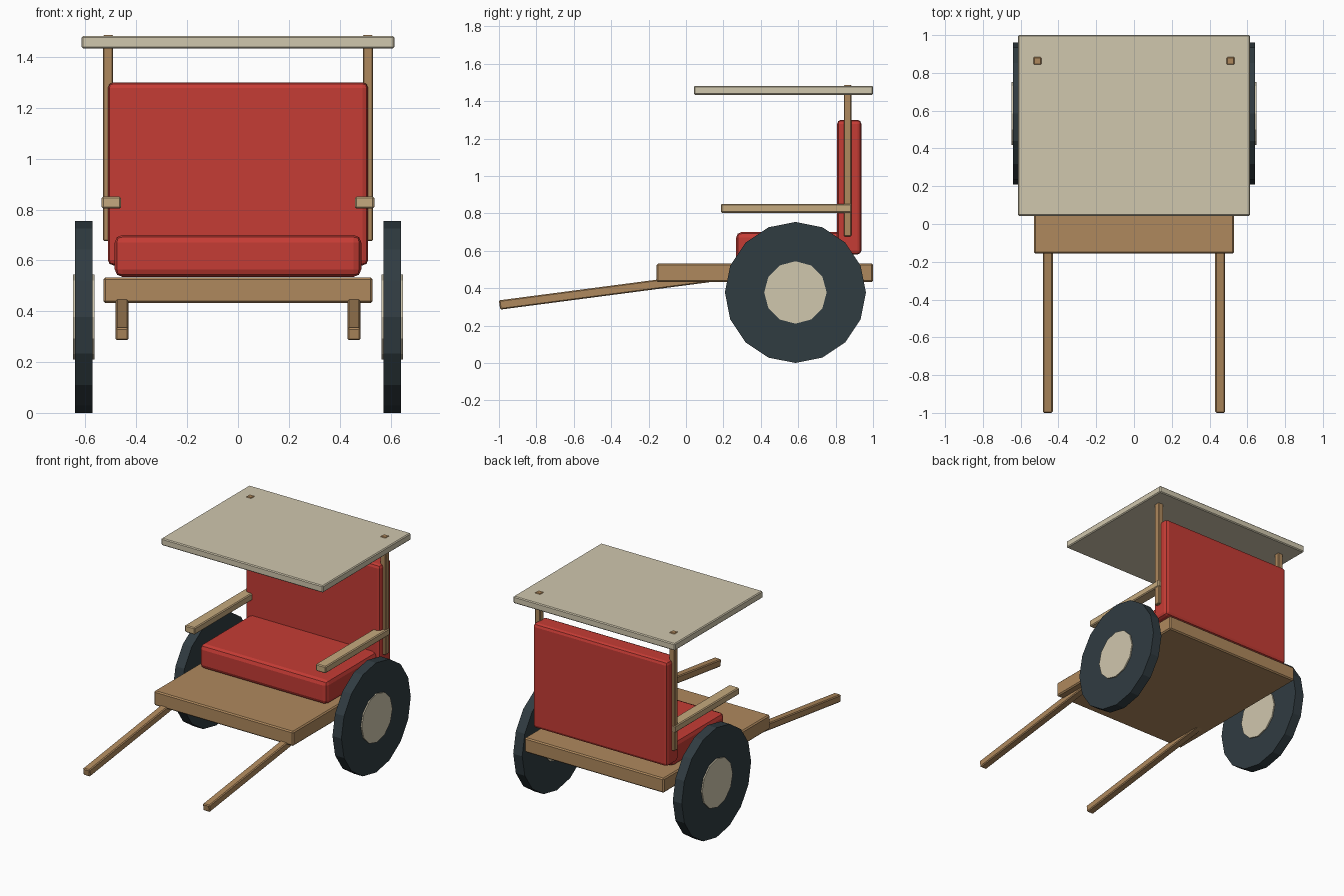
import bpy, math
from mathutils import Vector

if "Cube" in bpy.data.objects:
    bpy.data.objects.remove(bpy.data.objects["Cube"])


def material(name, rgb):
    m = bpy.data.materials.new(name)
    m.diffuse_color = (*rgb, 1)
    m.use_nodes = True
    m.node_tree.nodes["Principled BSDF"].inputs["Base Color"].default_value = m.diffuse_color
    return m


WOOD = material("wood", (0.43, 0.25, 0.11))
PALE_WOOD = material("pale_wood", (0.56, 0.40, 0.21))
RED = material("red_fabric", (0.56, 0.045, 0.035))
CREAM = material("cream", (0.63, 0.57, 0.42))
RUBBER = material("rubber", (0.03, 0.045, 0.053))


def bevel(ob, width, segments):
    mod = ob.modifiers.new("bevel", 'BEVEL')
    mod.width = width
    mod.segments = segments


def box(name, lo, hi, mat, width=0.006, segments=1, tilt=0.0):
    """Bevelled box between two corners, tilted about x."""
    lo, hi = Vector(lo), Vector(hi)
    bpy.ops.mesh.primitive_cube_add(size=1, location=(lo + hi) / 2)
    ob = bpy.context.object
    ob.name = name
    ob.scale = hi - lo
    bpy.ops.object.transform_apply(location=False, rotation=False, scale=True)
    ob.rotation_euler.x = tilt
    ob.data.materials.append(mat)
    bevel(ob, width, segments)
    return ob


def disc(name, sides, radius, x, depth, mat):
    """Upright cylinder along x with a vertex at the top."""
    bpy.ops.mesh.primitive_cylinder_add(vertices=sides, radius=radius, depth=depth,
                                        location=(x, 0.585, 0.377),
                                        rotation=(0, math.pi / 2, 0))
    ob = bpy.context.object
    ob.name = name
    ob.data.materials.append(mat)
    return ob


# Deck, upholstery and canopy
box("deck", (-0.53, -0.157, 0.432), (0.53, 1.0, 0.532), WOOD, 0.008)
box("seat_cushion", (-0.485, 0.268, 0.535), (0.485, 0.84, 0.70), RED, 0.03, 2)
box("backrest", (-0.512, 0.808, 0.58), (0.512, 0.938, 1.30), RED, 0.022, 2)
box("canopy", (-0.615, 0.043, 1.434), (0.615, 1.0, 1.482), CREAM)

# Pull shaft geometry in the side view: front tip to the end inside the deck
slope = math.atan(0.131)
front, back, z_front = -0.997, 0.20, 0.310
length = (back - front) / math.cos(slope)
mid_y = (front + back) / 2
mid_z = z_front + (mid_y - front) * math.tan(slope)

for side, s in (("left", -1), ("right", 1)):
    # Canopy post and armrest
    box(f"{side}_canopy_post", (s * 0.511 - 0.02, 0.844, 0.677),
        (s * 0.511 + 0.02, 0.884, 1.486), WOOD, 0.004)
    box(f"{side}_armrest", (s * 0.498 - 0.038, 0.186, 0.803),
        (s * 0.498 + 0.038, 0.886, 0.851), PALE_WOOD)
    # Pull shaft
    box(f"{side}_pull_shaft", (s * 0.456 - 0.026, mid_y - length / 2, mid_z - 0.025),
        (s * 0.456 + 0.026, mid_y + length / 2, mid_z + 0.025), WOOD, 0.006, 1, slope)
    # Wheel
    disc(f"{side}_tyre", 16, 0.377, s * 0.607, 0.068, RUBBER)
    disc(f"{side}_hub", 12, 0.167, s * 0.607, 0.084, CREAM)
